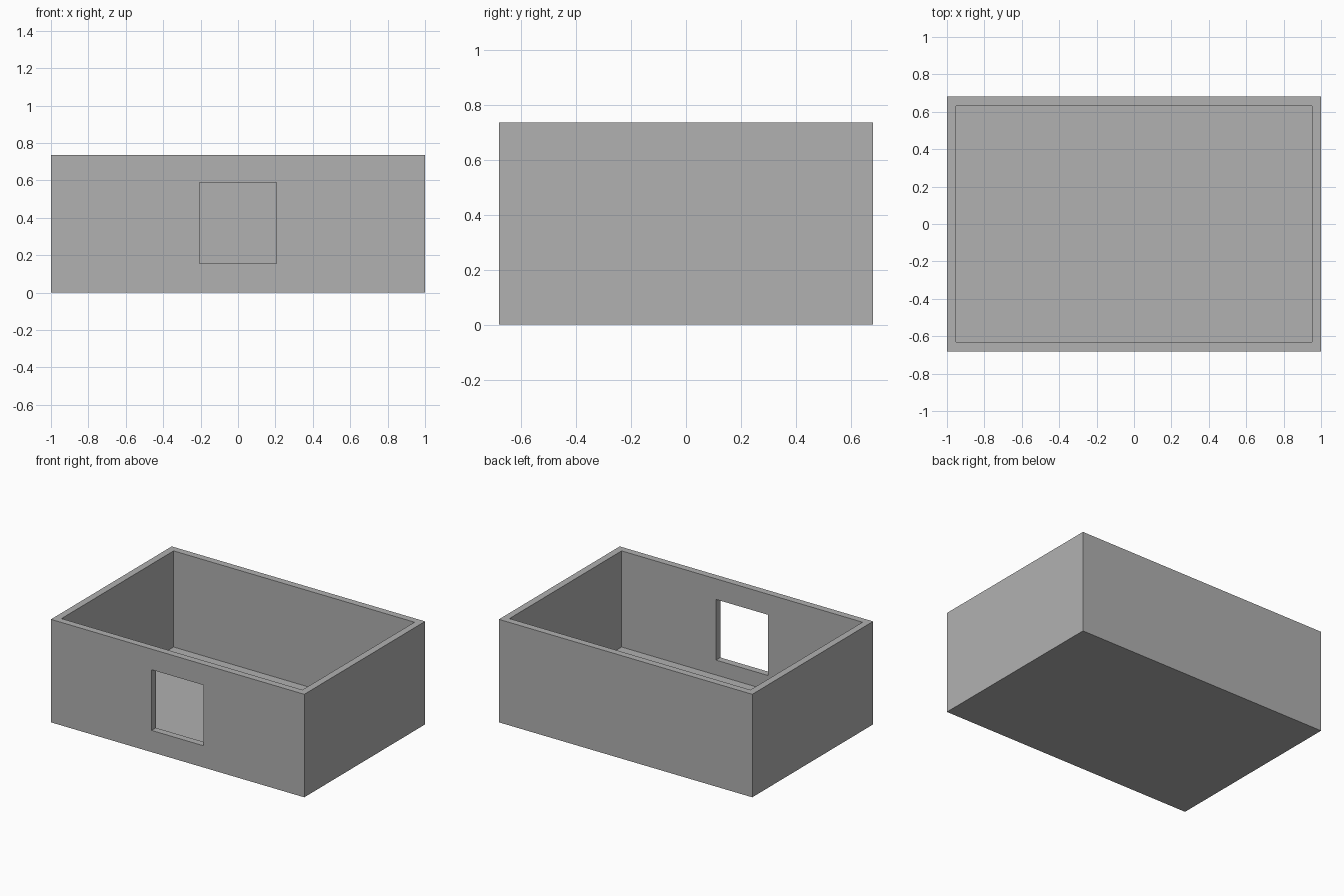
import bpy
import bmesh
from mathutils import Matrix, Vector

cube = bpy.data.objects.get("Cube")
if cube:
    bpy.data.objects.remove(cube, do_unlink=True)

WIDTH, DEPTH, HEIGHT, WALL = 2.0, 1.362, 0.735, 0.049

grey = bpy.data.materials.new("plain grey")
grey.use_nodes = True
colour = (0.44, 0.44, 0.44, 1)
grey.diffuse_color = colour
grey.node_tree.nodes["Principled BSDF"].inputs["Base Color"].default_value = colour


def box(name, low, high):
    """Box between two opposite corners."""
    low, high = Vector(low), Vector(high)
    bm = bmesh.new()
    bmesh.ops.create_cube(bm, size=1, matrix=Matrix.Translation((low + high) / 2)
                          @ Matrix.Diagonal((high - low).to_4d()))
    mesh = bpy.data.meshes.new(name)
    bm.to_mesh(mesh)
    bm.free()
    mesh.materials.append(grey)
    obj = bpy.data.objects.new(name, mesh)
    bpy.context.collection.objects.link(obj)
    return obj


def cut(target, cutter):
    mod = target.modifiers.new(cutter.name, "BOOLEAN")
    mod.operation = "DIFFERENCE"
    mod.solver = "EXACT"
    mod.object = cutter
    cutter.hide_render = True
    cutter.hide_set(True)


x, y = WIDTH / 2, DEPTH / 2

# Open-topped room with a floor and four walls
room = box("room_shell", (-x, -y, 0), (x, y, HEIGHT))
inside = box("inside_cutter", (WALL - x, WALL - y, WALL), (x - WALL, y - WALL, HEIGHT + 0.2))

# Window opening through the front wall only
window = box("window_cutter", (-0.205, -y - 0.1, 0.155), (0.205, -y + 0.2, 0.588))

cut(room, inside)
cut(room, window)

# Apply the cuts and drop the cutters
bpy.context.view_layer.update()
evaluated = room.evaluated_get(bpy.context.evaluated_depsgraph_get())
room_mesh = bpy.data.meshes.new_from_object(evaluated)
room.modifiers.clear()
room.data = room_mesh
for cutter in (inside, window):
    bpy.data.objects.remove(cutter, do_unlink=True)
